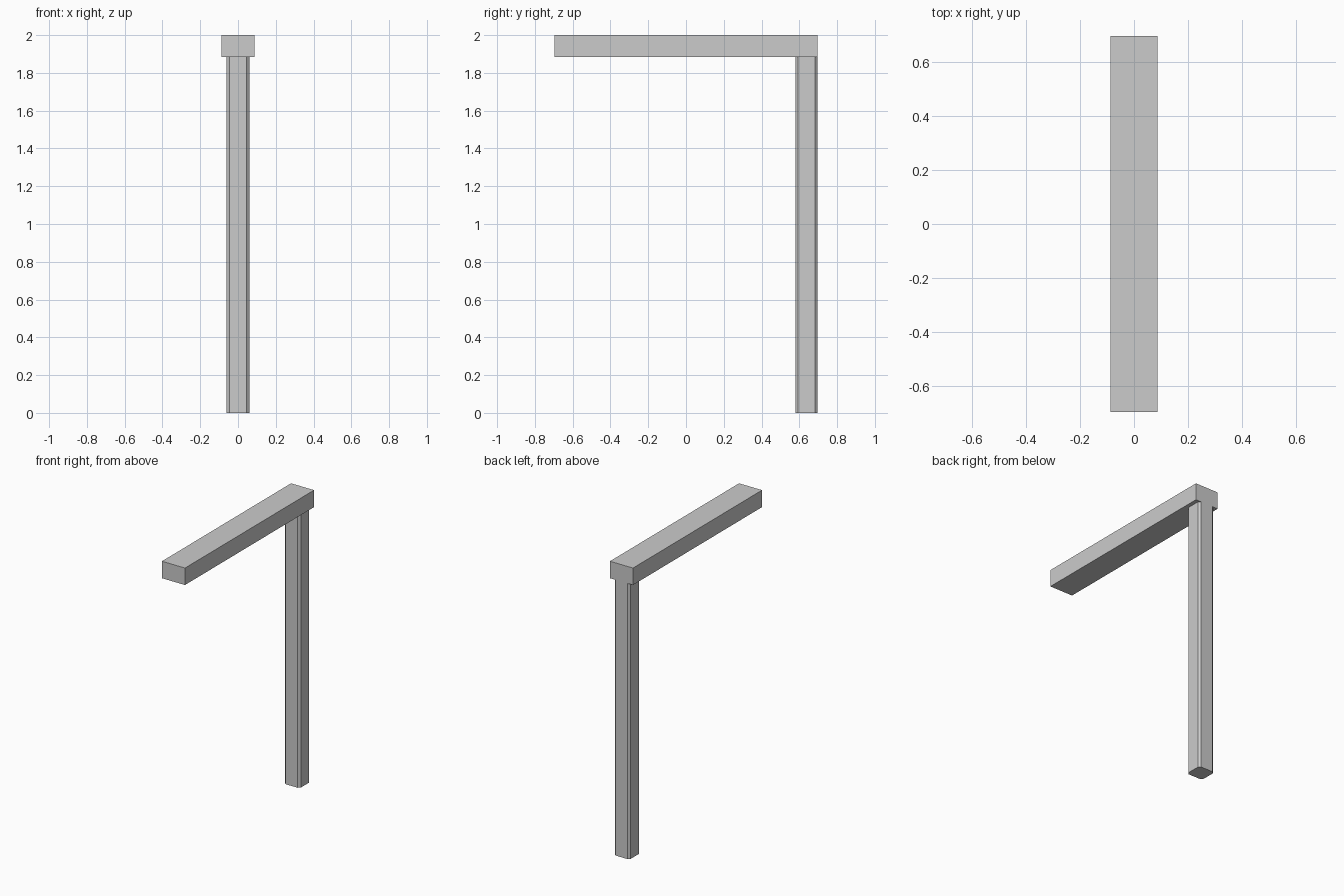
import bpy
import bmesh
from mathutils import Matrix, Vector

cube = bpy.data.objects.get("Cube")
if cube:
    bpy.data.objects.remove(cube, do_unlink=True)

# Single plain grey finish
grey = bpy.data.materials.new("plain grey")
grey.use_nodes = True
colour = (0.6, 0.6, 0.6, 1)
grey.diffuse_color = colour
grey.node_tree.nodes["Principled BSDF"].inputs["Base Color"].default_value = colour


def box(name, low, high, chamfer=0):
    """Box between two corners, with optional chamfered upright edges."""
    low, high = Vector(low), Vector(high)
    bm = bmesh.new()
    bmesh.ops.create_cube(bm, size=1, matrix=Matrix.LocRotScale(
        (low + high) / 2, None, high - low))
    if chamfer:
        upright = [e for e in bm.edges
                   if abs(e.verts[0].co.z - e.verts[1].co.z) > chamfer]
        bmesh.ops.bevel(bm, geom=upright, offset=chamfer, segments=1,
                        affect='EDGES')
    mesh = bpy.data.meshes.new(name)
    bm.to_mesh(mesh)
    bm.free()
    mesh.materials.append(grey)
    obj = bpy.data.objects.new(name, mesh)
    bpy.context.collection.objects.link(obj)
    return obj


beam_bottom = 1.884
back = 0.697

# Upright post with chamfered corners, flush with the back of the beam
box("post", (-0.06, back - 0.118, 0), (0.06, back, beam_bottom), chamfer=0.014)

# Overhead beam reaching forward
box("beam", (-0.087, -back, beam_bottom), (0.087, back, 2))
